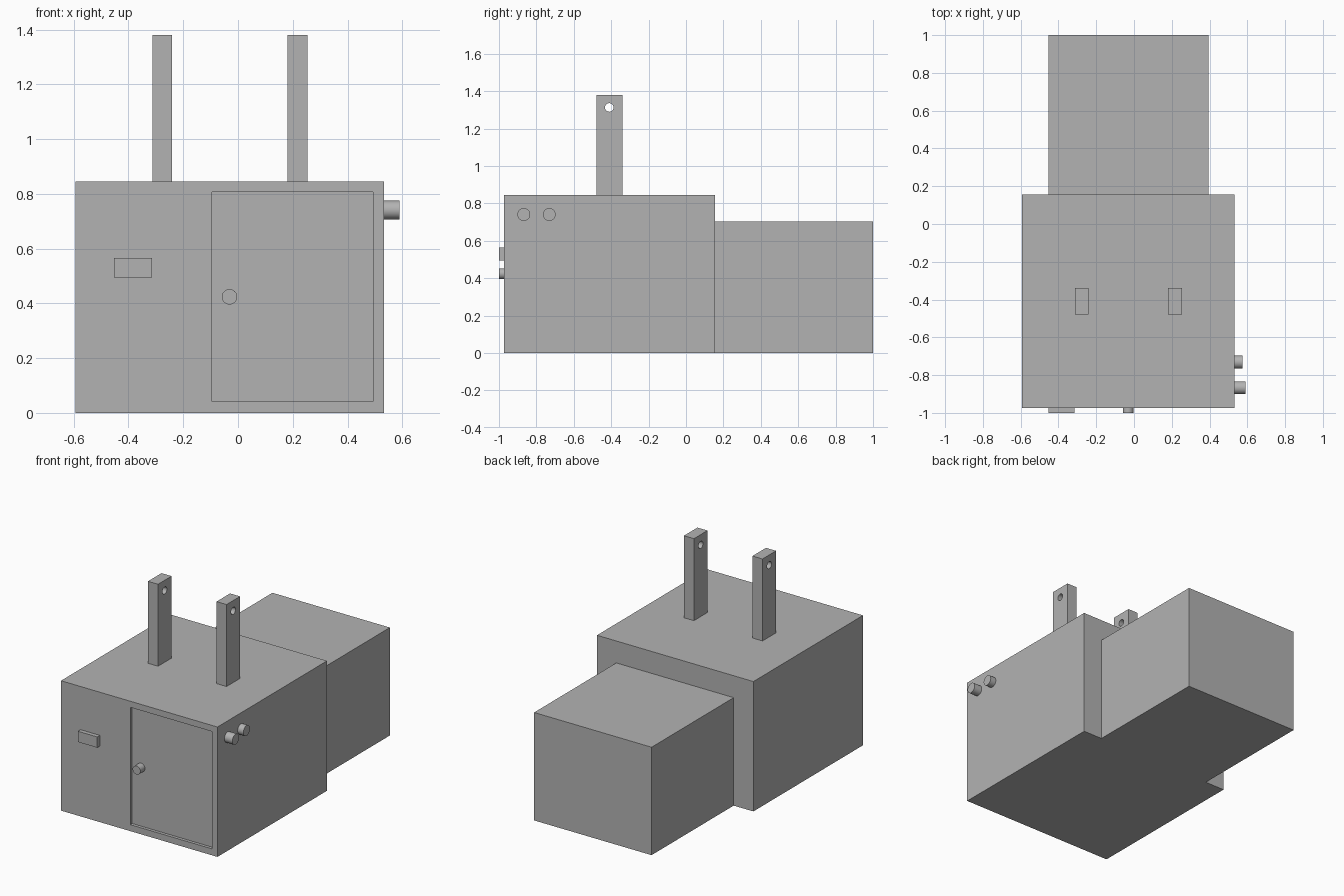
import bpy
from math import pi, radians

default = bpy.data.objects.get("Cube")
if default:
    bpy.data.objects.remove(default, do_unlink=True)

# Single grey finish
GREY = (0.45, 0.45, 0.45, 1)
grey = bpy.data.materials.new("plain grey")
grey.use_nodes = True
grey.diffuse_color = GREY
grey.node_tree.nodes["Principled BSDF"].inputs["Base Color"].default_value = GREY


def finish(ob, name):
    ob.name = name
    ob.data.materials.append(grey)
    return ob


def box(name, x, y, z):
    """Box spanning the (low, high) pairs on each axis."""
    spans = (x, y, z)
    bpy.ops.mesh.primitive_cube_add(size=1, location=[sum(s) / 2 for s in spans])
    ob = bpy.context.object
    ob.scale = [s[1] - s[0] for s in spans]
    bpy.ops.object.transform_apply(location=False, rotation=False, scale=True)
    return finish(ob, name)


def cylinder(name, centre, radius, length, axis):
    """Smooth round peg along x or y."""
    turn = (0, pi / 2, 0) if axis == "x" else (pi / 2, 0, 0)
    bpy.ops.mesh.primitive_cylinder_add(vertices=48, radius=radius, depth=length,
                                        location=centre, rotation=turn)
    bpy.ops.object.shade_smooth_by_angle(angle=radians(30))
    return finish(bpy.context.object, name)


def cut(target, cutter):
    """Subtract the cutter, then discard it."""
    cutter.hide_render = True
    mod = target.modifiers.new("cut", "BOOLEAN")
    mod.operation = "DIFFERENCE"
    mod.solver = "EXACT"
    mod.object = cutter
    bpy.ops.object.select_all(action="DESELECT")
    bpy.context.view_layer.objects.active = target
    target.select_set(True)
    bpy.ops.object.modifier_apply(modifier=mod.name)
    bpy.data.objects.remove(cutter, do_unlink=True)


FRONT, BACK, SIDE = -0.973, 0.155, 0.533
DOOR = FRONT + 0.02

# Main housing with the recessed door
housing = box("housing", (-0.594, SIDE), (FRONT, BACK), (0, 0.846))
cut(housing, box("door_cutter", (-0.095, 0.493), (FRONT - 0.1, DOOR), (0.042, 0.806)))

# Lower rear block
box("rear_block", (-0.452, 0.394), (BACK, 1), (0, 0.703))

# Door knob and raised front plate
cylinder("door_knob", (-0.031, (DOOR - 1) / 2, 0.424), 0.028, DOOR + 1, "y")
box("front_plate", (-0.453, -0.314), (-1, FRONT), (0.495, 0.565))

# Upright bars, each with a hole through the top
for name, x in (("right_bar", -0.277), ("left_bar", 0.217)):
    bar = box(name, (x - 0.036, x + 0.036), (-0.479, -0.34), (0.846, 1.38))
    cut(bar, cylinder("hole_cutter", (x, -0.41, 1.313), 0.023, 0.2, "x"))

# Two side buttons of different lengths
for name, y, end in (("front_button", -0.867, 0.59), ("rear_button", -0.731, 0.574)):
    cylinder(name, ((SIDE + end) / 2, y, 0.741), 0.034, end - SIDE, "x")
